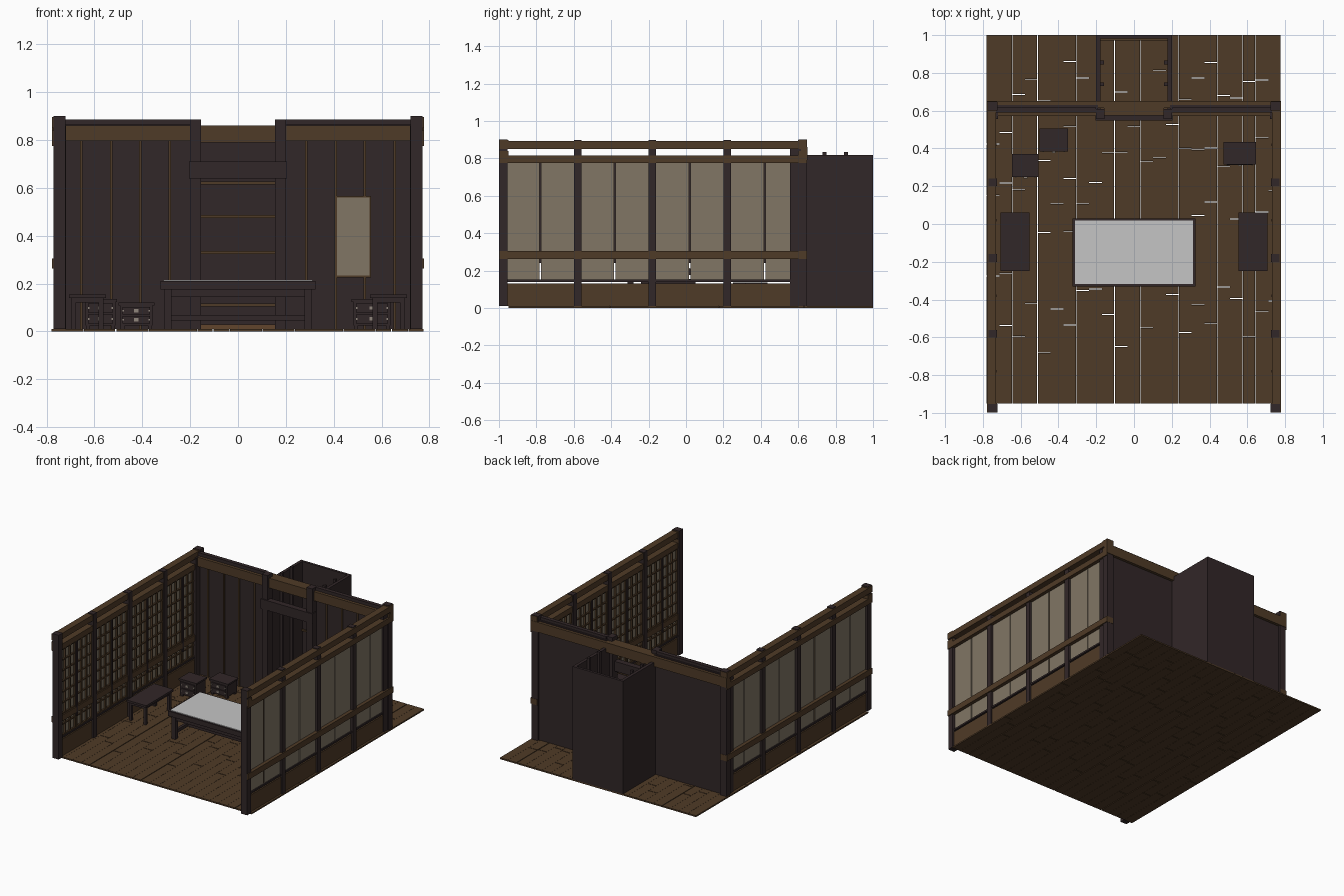
import bpy, bmesh, random
from mathutils import Matrix, Vector

random.seed(7)
cube = bpy.data.objects.get("Cube")
if cube:
    bpy.data.objects.remove(cube, do_unlink=True)


def material(name, r, g, b):
    m = bpy.data.materials.new(name)
    m.use_nodes = True
    m.diffuse_color = (r, g, b, 1)
    bsdf = next(n for n in m.node_tree.nodes if n.type == 'BSDF_PRINCIPLED')
    bsdf.inputs["Base Color"].default_value = (r, g, b, 1)
    return m


DARK = material("dark_wood", .031, .02, .021)
BROWN = material("brown_wood", .078, .043, .02)
WARM = material("warm_wood", .12, .06, .025)
PAPER = material("cream_paper", .22, .18, .13)
WHITE = material("pale_top", .56, .56, .56)
METAL = material("drawer_metal", .28, .24, .2)


def part(name, mat, boxes, mirror=False):
    """One object made of boxes, each given as x, y, z ranges."""
    bm = bmesh.new()
    for xr, yr, zr in boxes:
        sides = [1, -1] if mirror else [1]
        for s in sides:
            lo = Vector((min(xr), min(yr), min(zr)))
            hi = Vector((max(xr), max(yr), max(zr)))
            mid, size = (lo + hi) / 2, hi - lo
            mid.x *= s
            bmesh.ops.create_cube(bm, size=1, matrix=Matrix.Translation(mid) @ Matrix.Diagonal((*size, 1)))
    mesh = bpy.data.meshes.new(name)
    bm.to_mesh(mesh)
    bm.free()
    mesh.materials.append(mat)
    obj = bpy.data.objects.new(name, mesh)
    bpy.context.collection.objects.link(obj)
    return obj


def around(c, w):
    return (c - w / 2, c + w / 2)


# Floor planks with staggered joints and narrow gaps
planks, count = [], 23
width = 1.56 / count
for i in range(count):
    x0 = -.78 + i * width
    gap = random.choice((.001, .001, .005))
    y = -.95
    while y < 1:
        end = y + random.uniform(.25, .7)
        end = 1 if end > .9 else end
        planks.append(((x0, x0 + width - gap), (y, end - (0 if end == 1 else .004)), (0, .01)))
        y = end
part("floor_planks", BROWN, planks)

# Side walls: posts and long rails
posts = [-.58, -.18, .22]
part("side_posts", DARK, [((.725, .77), around(y, .04), (.01, .897)) for y in posts], True)
part("corner_posts", DARK, [((.722, .772), around(y, .045), (.01, .9)) for y in (-.976, .624)], True)
part("inner_corner_posts", DARK, [((.72, .765), (.555, .602), (.01, .86))], True)
rails = [(.85, .892), (.775, .815), (.263, .305)]
part("side_rails", BROWN, [((.73, .778), (-.997, .646), z) for z in rails], True)
part("post_collars", BROWN, [((.726, .778), around(y, .048), z)
                             for y in (-.974, .624) for z in ((.85, .897), (.79, .84), (.263, .305))], True)
part("side_skirting", BROWN, [((.735, .76), (-.955, .57), (.01, .13))], True)
part("side_sills", DARK, [((.732, .762), (-.955, .57), (.14, .152))], True)

# Paper screens: two leaves in every bay, with a lattice on the inner face
leaves, lattice, seams = [], [], []
low, high = .152, .775
for bay in (-.78, -.38, .02, .42):
    seams.append(((.728, .735), around(bay, .014), (.24, high)))
    for y0, y1 in ((bay - .18, bay - .004), (bay + .004, bay + .18)):
        leaves.append(((.748, .753), (y0, y1), (low, high)))
        for k in range(4):
            y = y0 + .005 + k * (y1 - y0 - .01) / 3
            lattice.append(((.735, .748), around(y, .01), (low, high)))
        for k in range(9):
            z = low + .005 + k * (high - low - .01) / 8
            lattice.append(((.737, .748), (y0, y1), around(z, .009)))
part("paper_screens", PAPER, leaves, True)
part("screen_lattice", BROWN, lattice, True)
part("screen_seams", DARK, seams, True)

# Back wall on both sides of the alcove, with battens and beams
part("back_wall", DARK, [((.19, .74), (.6, .63), (.01, .865))], True)
part("back_cap", DARK, [((.2, .73), (.59, .618), (.862, .885))], True)
part("back_front_beam", BROWN, [((.2, .725), (.572, .602), (.795, .86))], True)
part("back_rear_beam", BROWN, [((-.778, .778), (.615, .65), (.79, .86))])
part("wall_battens", BROWN, [((x - .005, x + .005), (.592, .601), (.01, .8))
                             for x in (.285, .408, .53, .655)], True)

# Framed paper panel on the right part of the back wall
part("panel_frame", BROWN, [((.405, .557), (.586, .6), (.225, .567))])
part("panel_paper", PAPER, [((.413, .549), (.58, .588), (.233, .559))])

# Alcove: entrance frame, open-topped box, slats and rails
part("alcove_posts", DARK, [((.155, .2), (.555, .61), (.01, .885))], True)
part("alcove_lintel", DARK, [((-.205, .205), (.548, .59), (.64, .71))])
part("alcove_header", BROWN, [((-.16, .16), (.575, .615), (.79, .86))])
part("alcove_sides", DARK, [((.178, .2), (.6, 1), (.01, .818))], True)
part("alcove_back", DARK, [((-.2, .2), (.982, 1), (.01, .818))])
part("alcove_slats", DARK, [((.16, .18), around(y, .02), (.01, .835)) for y in (.74, .855)], True)
part("alcove_rails", BROWN, [((-.178, .178), (.972, .984), around(z, .012))
                             for z in (.11, .33, .48, .62)])
part("alcove_step", WARM, [((-.16, .16), (.58, .6), (.01, .028))])


# Tables: a top, apron, legs and stretchers
def table(name, cx, cy, w, d, h, thick, leg):
    ix, iy = w / 2 - leg, d / 2 - leg
    legs = [(around(cx + sx * ix, leg), around(cy + sy * iy, leg), (.01, h - thick))
            for sx in (-1, 1) for sy in (-1, 1)]
    apron = [(around(cx, 2 * ix), around(cy + s * iy, leg / 2), (h - thick - leg, h - thick)) for s in (-1, 1)]
    apron += [(around(cx + s * ix, leg / 2), around(cy, 2 * iy), (h - thick - leg, h - thick)) for s in (-1, 1)]
    part(name + "_top", DARK, [(around(cx, w), around(cy, d), (h - thick, h))])
    part(name + "_legs", DARK, legs)
    part(name + "_apron", DARK, apron)
    return ix, iy


ix, iy = table("main_table", 0, -.15, .65, .36, .21, .035, .032)
part("main_table_stretchers", DARK,
     [(around(s * ix, .02), around(-.15, 2 * iy), (.045, .068)) for s in (-1, 1)]
     + [((-ix, ix), around(-.15, .024), (.045, .068))])
part("main_table_inlay", WHITE, [(around(0, .625), around(-.15, .335), (.209, .214))])
for side, cx in (("left", .63), ("right", -.63)):
    table(side + "_bench", cx, -.095, .155, .31, .155, .015, .02)


# Small drawer chests
def chest(name, cx, cy, w, d, h):
    front = cy - d / 2
    part(name + "_body", DARK, [(around(cx, w - .015), around(cy, d - .01), (.025, h - .01))])
    part(name + "_top", DARK, [(around(cx, w), around(cy, d), (h - .012, h))])
    part(name + "_feet", DARK, [(around(cx + sx * (w / 2 - .018), .018),
                                 around(cy + sy * (d / 2 - .018), .018), (.01, .026))
                                for sx in (-1, 1) for sy in (-1, 1)])
    rows = [.03 + (h - .045) * f for f in (.25, .75)]
    part(name + "_drawers", DARK, [(around(cx, w - .035), (front - .002, front + .01),
                                    around(z, (h - .06) / 2)) for z in rows])
    part(name + "_pulls", METAL, [(around(cx, .02), (front - .008, front), around(z, .014)) for z in rows])
    part(name + "_corners", METAL, [(around(cx + s * (w / 2 - .02), .008), (front - .004, front),
                                     around(z, .008)) for s in (-1, 1) for z in rows])


chest("back_right_chest", -.425, .445, .15, .12, .12)
chest("front_right_chest", -.575, .31, .14, .12, .135)
chest("left_chest", .56, .375, .17, .12, .135)
